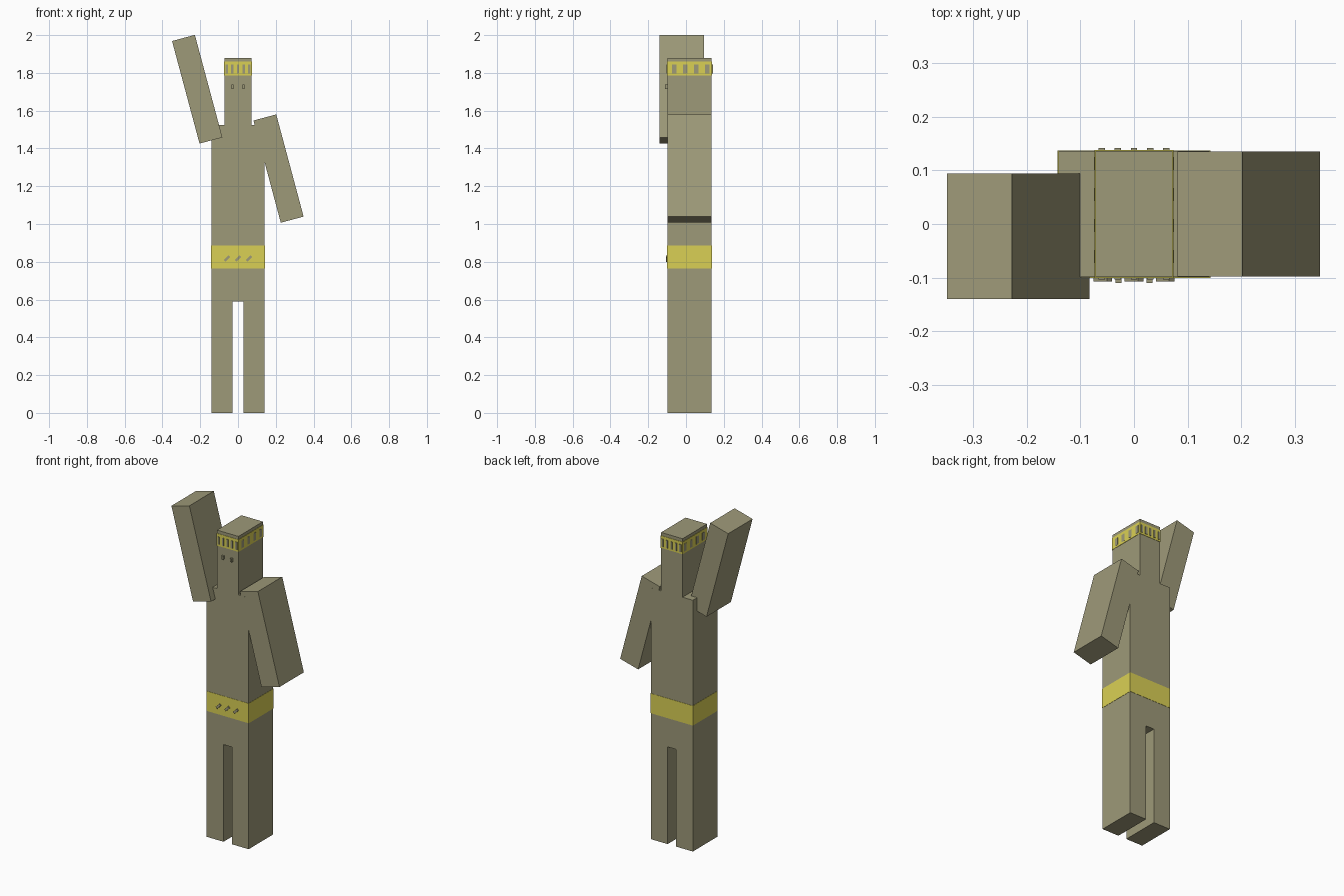
import bpy, bmesh
from math import radians
from mathutils import Matrix

if "Cube" in bpy.data.objects:
    bpy.data.objects.remove(bpy.data.objects["Cube"])


def material(name, colour):
    m = bpy.data.materials.new(name)
    m.use_nodes = True
    m.diffuse_color = colour
    m.node_tree.nodes["Principled BSDF"].inputs["Base Color"].default_value = colour
    return m


olive = material("olive stone", (0.34, 0.32, 0.19, 1))
yellow = material("yellow trim", (0.70, 0.63, 0.09, 1))
FRONT, BACK = -0.099, 0.136
MID, DEPTH = (FRONT + BACK) / 2, BACK - FRONT


def finish(name, bm, mat):
    bmesh.ops.recalc_face_normals(bm, faces=bm.faces)
    mesh = bpy.data.meshes.new(name)
    bm.to_mesh(mesh)
    bm.free()
    mesh.materials.append(mat)
    bpy.context.collection.objects.link(bpy.data.objects.new(name, mesh))


def add_box(bm, centre, size, tilt=0):
    mat = (Matrix.Translation(centre) @ Matrix.Rotation(radians(tilt), 4, 'Y')
           @ Matrix.Diagonal((*size, 1)))
    bmesh.ops.create_cube(bm, size=1, matrix=mat)


def boxes(name, mat, items):
    bm = bmesh.new()
    for item in items:
        add_box(bm, *item)
    finish(name, bm, mat)


# Torso and legs: one mirrored front profile pushed through the depth
half = [(0.028, 0.59), (0.028, 0), (0.141, 0), (0.141, 1.525)]
outline = half + [(-x, z) for x, z in reversed(half)]
bm = bmesh.new()
face = bm.faces.new([bm.verts.new((x, FRONT, z)) for x, z in outline])
new = bmesh.ops.extrude_face_region(bm, geom=[face])["geom"]
bmesh.ops.translate(bm, vec=(0, DEPTH, 0),
                    verts=[v for v in new if isinstance(v, bmesh.types.BMVert)])
finish("torso_and_legs", bm, olive)

# Head and arms
boxes("head", olive, [((0, MID, 1.70), (0.144, DEPTH, 0.36))])
boxes("right_arm_raised", olive, [((-0.216, -0.023, 1.7135), (0.125, 0.234, 0.562), -15)])
boxes("left_arm_lowered", olive, [((0.2145, MID, 1.2935), (0.125, 0.234, 0.56), -15)])

# Belt with slanted studs
boxes("belt", yellow, [((0, MID, 0.825), (0.285, DEPTH + 0.003, 0.12))])
boxes("belt_studs", olive,
      [((x, FRONT - 0.003, 0.817), (0.035, 0.01, 0.014), -45) for x in (-0.058, 0, 0.058)])

# Headband with studs on all four sides
boxes("headband", yellow, [((0, MID, 1.824), (0.148, DEPTH + 0.004, 0.074))])
studs = [((i * 0.03, y, 1.821), (0.012, 0.008, 0.046))
         for i in range(-2, 3) for y in (FRONT - 0.001, BACK + 0.002)]
studs += [((x, -0.061 + i * 0.058, 1.821), (0.005, 0.024, 0.046))
          for i in range(4) for x in (-0.0727, 0.0727)]
boxes("headband_studs", olive, studs)

# Eyes
boxes("eyes", olive, [((x, FRONT - 0.004, 1.727), (0.012, 0.014, 0.022)) for x in (-0.029, 0.029)])
